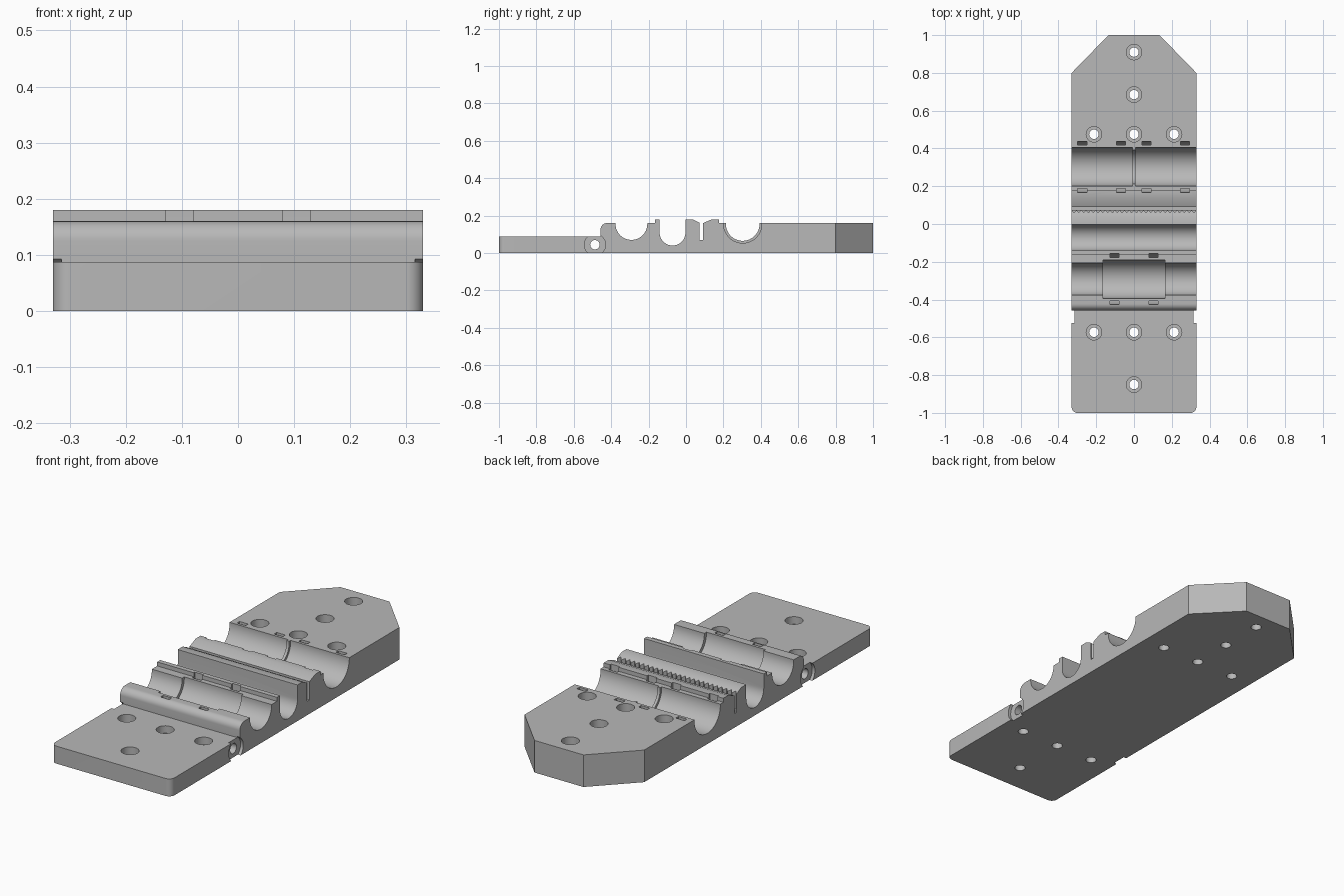
import bpy, bmesh, math
from math import sin, cos, pi, radians
from mathutils import Vector

cube = bpy.data.objects.get("Cube")
if cube:
    bpy.data.objects.remove(cube, do_unlink=True)

HALF = 0.33      # half width of the block
AXIS_Z = 0.155   # height of the cradle axes
FRONT_Y, BACK_Y = -0.292, 0.303

grey = bpy.data.materials.new("mid_grey")
grey.use_nodes = True
grey.diffuse_color = (0.48, 0.48, 0.48, 1)
grey.node_tree.nodes["Principled BSDF"].inputs["Base Color"].default_value = (0.48, 0.48, 0.48, 1)


def arc(cx, cy, r, a0, a1, n=28):
    """Points on an arc, angles in degrees."""
    angles = [radians(a0 + (a1 - a0) * i / n) for i in range(n + 1)]
    return [(cx + r * cos(a), cy + r * sin(a)) for a in angles]


def circle(cx, cy, r, n=40):
    return arc(cx, cy, r, 0, 360, n)[:-1]


def prism(name, points, lo, hi, axis):
    """Extrude a 2D outline: (y, z) along x, or (x, y) along z."""
    bm = bmesh.new()
    place = (lambda p: (lo, p[0], p[1])) if axis == "x" else (lambda p: (p[0], p[1], lo))
    face = bm.faces.new([bm.verts.new(place(p)) for p in points])
    extruded = bmesh.ops.extrude_face_region(bm, geom=[face])["geom"]
    shift = Vector((hi - lo, 0, 0)) if axis == "x" else Vector((0, 0, hi - lo))
    bmesh.ops.translate(bm, vec=shift, verts=[v for v in extruded if isinstance(v, bmesh.types.BMVert)])
    bmesh.ops.recalc_face_normals(bm, faces=bm.faces)
    mesh = bpy.data.meshes.new(name)
    bm.to_mesh(mesh)
    bm.free()
    mesh.materials.append(grey)
    obj = bpy.data.objects.new(name, mesh)
    bpy.context.collection.objects.link(obj)
    return obj


def combine(target, tool, operation="DIFFERENCE"):
    """Apply a boolean and discard the tool."""
    mod = target.modifiers.new("cut", "BOOLEAN")
    mod.operation, mod.object, mod.solver = operation, tool, "EXACT"
    bpy.context.view_layer.update()
    graph = bpy.context.evaluated_depsgraph_get()
    mesh = bpy.data.meshes.new_from_object(target.evaluated_get(graph))
    target.modifiers.clear()
    target.data = mesh
    bpy.data.objects.remove(tool, do_unlink=True)


# Long side profile: plate, front cradle, U channel, clamp slot, back cradle
profile = [(-1, 0), (-1, 0.087), (-0.457, 0.087)]
profile += arc(-0.422, 0.125, 0.035, 180, 90, 10)
profile += [(FRONT_Y - 0.085, 0.16)] + arc(FRONT_Y, AXIS_Z, 0.085, 180, 360)
profile += [(FRONT_Y + 0.085, 0.16), (-0.165, 0.16), (-0.165, 0.18), (-0.141, 0.18)]
profile += arc(-0.072, 0.109, 0.069, 180, 360)
profile += [(-0.003, 0.18), (0.036, 0.18), (0.073, 0.162), (0.073, 0.07), (0.091, 0.07),
            (0.091, 0.16), (0.138, 0.18), (0.177, 0.18), (0.177, 0.16), (BACK_Y - 0.09, 0.16)]
profile += arc(BACK_Y, AXIS_Z, 0.09, 180, 360)
profile += [(BACK_Y + 0.09, 0.16), (1, 0.16), (1, 0)]
block = prism("mounting_block", profile, -HALF, HALF, "x")

# Plan outline: rounded front corners and chamfered back corners
outline = arc(-HALF + 0.03, -0.97, 0.03, 180, 270, 8) + arc(HALF - 0.03, -0.97, 0.03, 270, 360, 8)
outline += [(HALF, 0.8), (0.135, 1), (-0.135, 1), (-HALF, 0.8)]
combine(block, prism("outline", outline, -0.1, 0.3, "z"), "INTERSECT")

# Wider recess in the front cradle; back cradle widened either side of a thin rib
combine(block, prism("recess", circle(FRONT_Y, AXIS_Z, 0.102, 56), -0.163, 0.163, "x"))
for x0, x1 in ((-0.4, -0.007), (0.007, 0.4)):
    combine(block, prism("widening", circle(BACK_Y, AXIS_Z, 0.102, 56), x0, x1, "x"))


# Curved strap channels running under each cradle
def strap_channel(x, y):
    u_shape = [(y - 0.135, 0.22)] + arc(y, AXIS_Z, 0.135, 180, 360) + [(y + 0.135, 0.22)]
    u_shape += [(y + 0.115, 0.22)] + arc(y, AXIS_Z, 0.115, 360, 180) + [(y - 0.115, 0.22)]
    combine(block, prism("strap", u_shape, x - 0.024, x + 0.024, "x"))


for x in (-0.104, 0.104):
    strap_channel(x, FRONT_Y)
for x in (-0.274, -0.069, 0.066, 0.271):
    strap_channel(x, BACK_Y)

# Toothed edge along the clamp slot
TEETH = 26
pitch = 2 * HALF / TEETH
zigzag = [(-HALF + pitch * i / 2, 0.074 if i % 2 == 0 else 0.06) for i in range(2 * TEETH + 1)]
combine(block, prism("teeth", zigzag + [(HALF, 0.082), (-HALF, 0.082)], 0.08, 0.22, "z"))

# Counterbored screw holes
screws = [(0, 0.91), (0, 0.685), (0, -0.85)]
screws += [(x, y) for y in (0.475, -0.573) for x in (-0.212, 0, 0.212)]
for x, y in screws:
    combine(block, prism("bore", circle(x, y, 0.025, 24), -0.1, 0.3, "z"))
    combine(block, prism("counterbore", circle(x, y, 0.041, 32), 0.05, 0.3, "z"))

# Hinge pin hole with a shallow round recess on both sides
combine(block, prism("pin_hole", circle(-0.487, 0.044, 0.025, 28), -0.5, 0.5, "x"))
for x0, x1 in ((-0.5, -HALF + 0.015), (HALF - 0.015, 0.5)):
    combine(block, prism("pin_recess", circle(-0.487, 0.044, 0.057, 48), x0, x1, "x"))

bpy.ops.object.select_all(action="DESELECT")
block.select_set(True)
bpy.context.view_layer.objects.active = block
bpy.ops.object.shade_smooth_by_angle(angle=radians(30))
